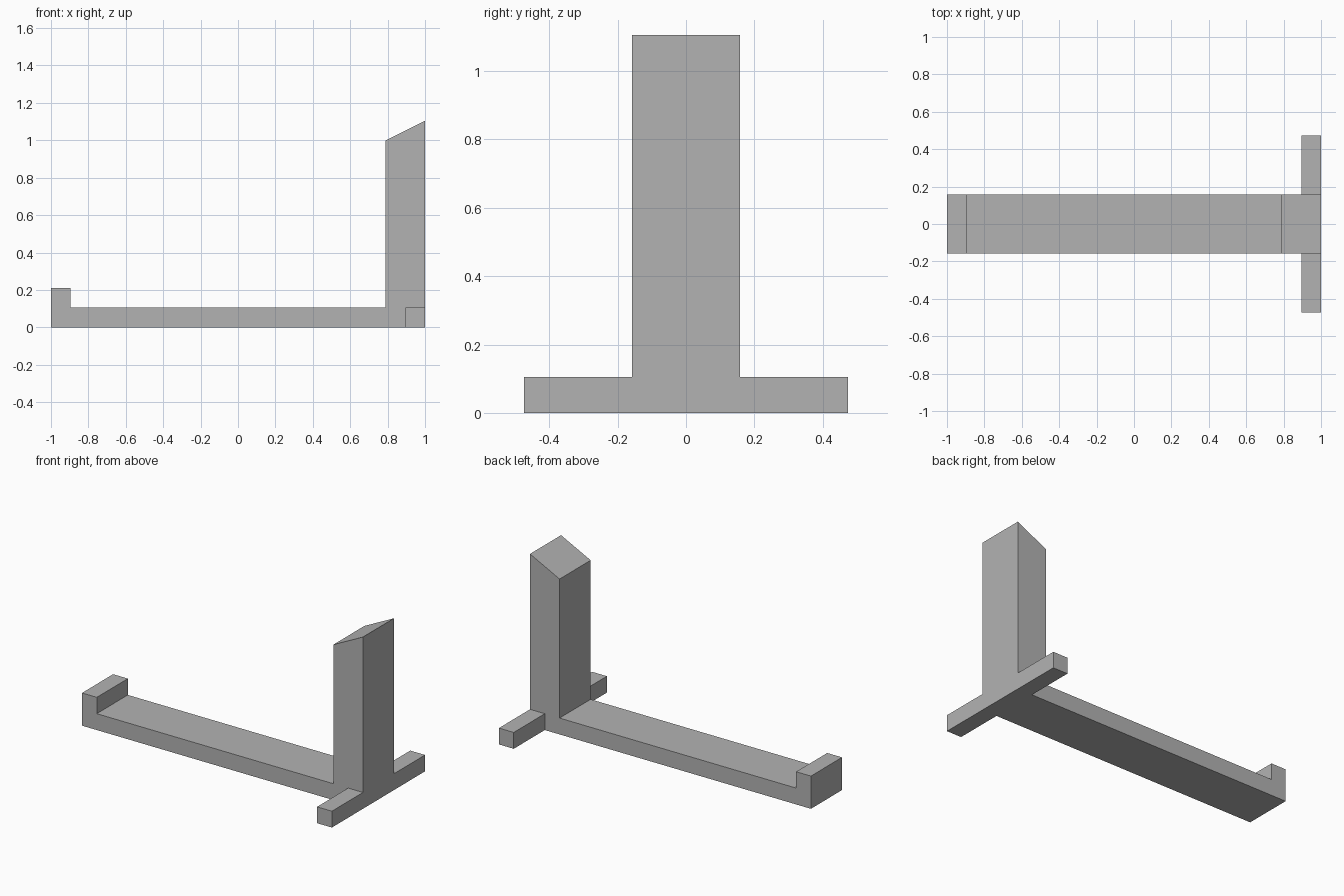
import bpy
import bmesh

cube = bpy.data.objects.get("Cube")
if cube:
    bpy.data.objects.remove(cube, do_unlink=True)

U = 2 / 19  # module: thickness of the base beam

grey = bpy.data.materials.new("plain_grey")
grey.use_nodes = True
colour = (0.45, 0.45, 0.45, 1)
grey.diffuse_color = colour
grey.node_tree.nodes["Principled BSDF"].inputs["Base Color"].default_value = colour


def extrude_profile(name, profile, y0, y1):
    """Extrude an x-z outline, given in modules, from y0 to y1."""
    bm = bmesh.new()
    face = bm.faces.new([bm.verts.new((x * U, y0 * U, z * U)) for x, z in profile])
    moved = bmesh.ops.extrude_face_region(bm, geom=[face])["geom"]
    verts = [v for v in moved if isinstance(v, bmesh.types.BMVert)]
    bmesh.ops.translate(bm, verts=verts, vec=(0, (y1 - y0) * U, 0))
    bmesh.ops.recalc_face_normals(bm, faces=bm.faces)
    mesh = bpy.data.meshes.new(name)
    bm.to_mesh(mesh)
    bm.free()
    mesh.materials.append(grey)
    obj = bpy.data.objects.new(name, mesh)
    bpy.context.collection.objects.link(obj)
    return obj


# Base beam with raised end stop and slant-topped post, as one solid
extrude_profile("beam_and_post", [
    (-9.5, 0), (9.5, 0), (9.5, 10.5), (7.5, 9.5),
    (7.5, 1), (-8.5, 1), (-8.5, 2), (-9.5, 2)], -1.5, 1.5)

# Stabilising feet on either side of the post
foot = [(8.5, 0), (9.5, 0), (9.5, 1), (8.5, 1)]
extrude_profile("front_foot", foot, -4.5, -1.5)
extrude_profile("back_foot", foot, 1.5, 4.5)
